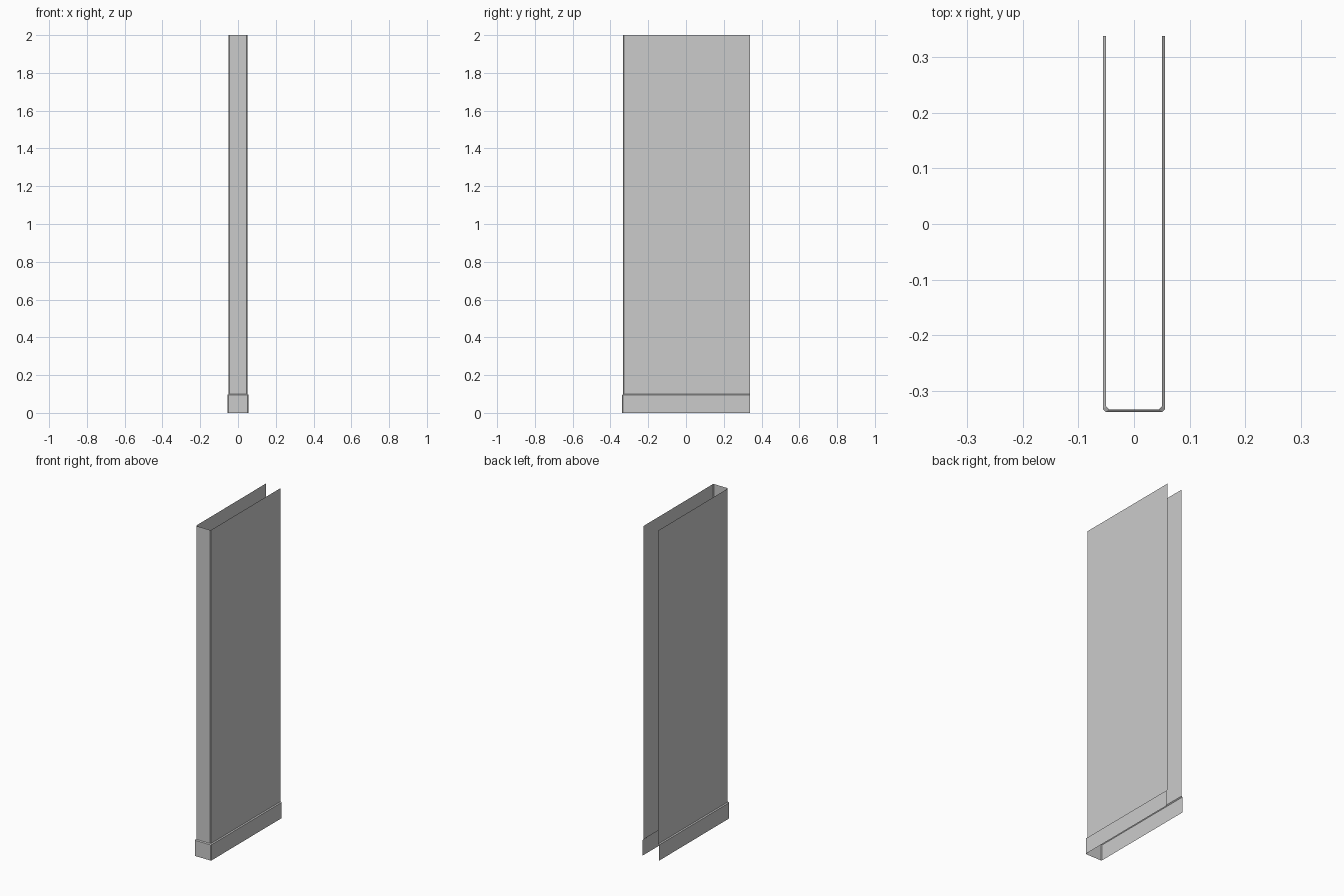
import bpy
import bmesh

if "Cube" in bpy.data.objects:
    bpy.data.objects.remove(bpy.data.objects["Cube"])

BACK = 0.338   # open rear edge
CHAMFER = 0.005  # small cut on the two front corners


def u_path(half_width, front):
    """U-shaped outline, open at the back, with chamfered front corners."""
    half = [(half_width, BACK), (half_width, front + CHAMFER),
            (half_width - CHAMFER, front)]
    return [(-x, y) for x, y in half] + half[::-1]


def sheet(name, levels):
    """Loft an open sheet through U outlines given as (half_width, front, z)."""
    bm = bmesh.new()
    rows = [[bm.verts.new((x, y, z)) for x, y in u_path(w, f)]
            for w, f, z in levels]
    for low, high in zip(rows, rows[1:]):
        for i in range(len(low) - 1):
            bm.faces.new((low[i], low[i + 1], high[i + 1], high[i]))
    mesh = bpy.data.meshes.new(name)
    bm.to_mesh(mesh)
    bm.free()
    obj = bpy.data.objects.new(name, mesh)
    bpy.context.collection.objects.link(obj)
    return obj


# Tall wall panel wrapping both sides and the front end
sheet("wall_panel", [(0.05, -0.333, 0.1), (0.05, -0.333, 2.0)])

# Baseboard with a narrow sloped ledge meeting the wall
sheet("baseboard", [(0.056, -0.338, 0.0), (0.056, -0.338, 0.095),
                    (0.05, -0.333, 0.1)])
